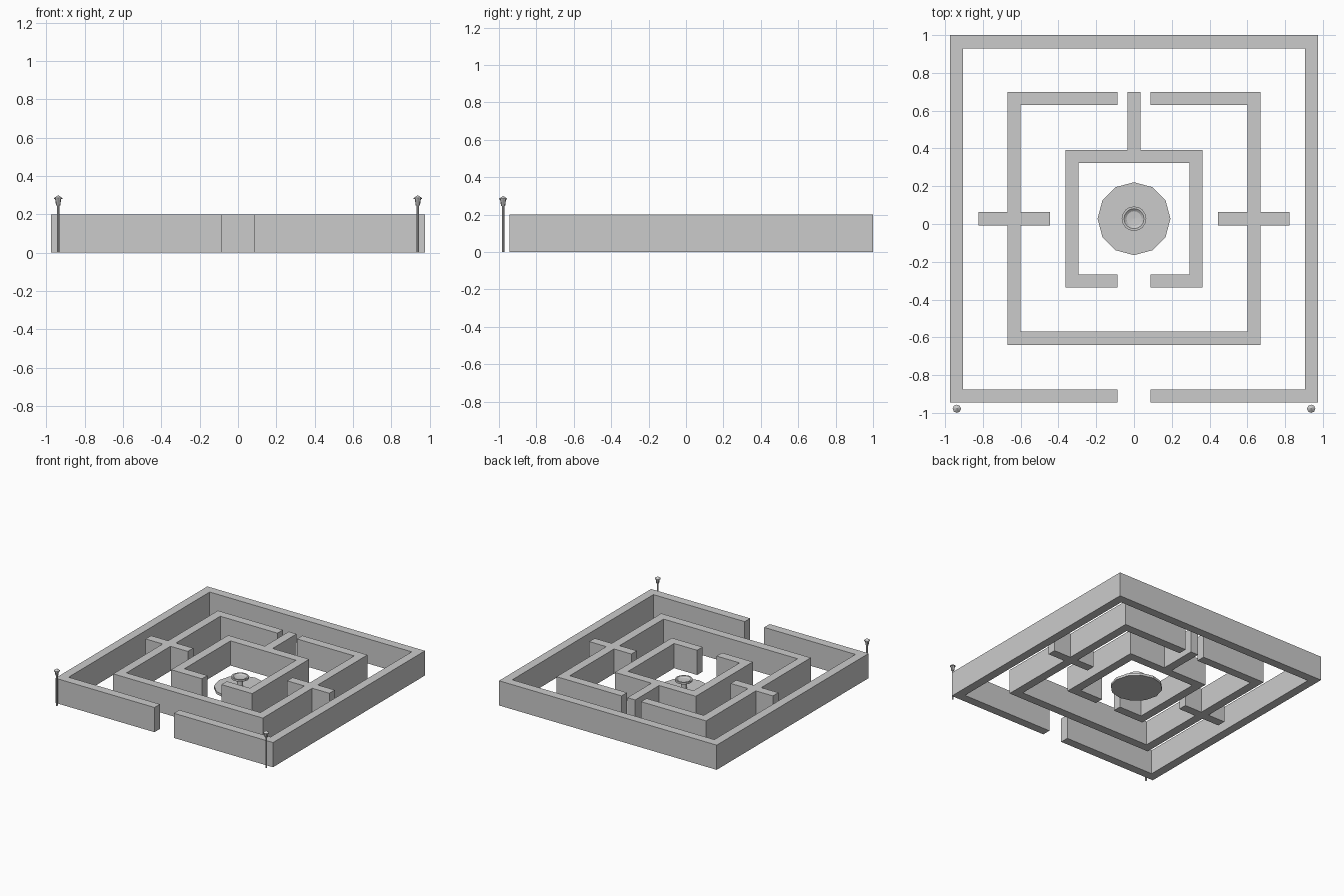
import bpy, bmesh, math

cube = bpy.data.objects.get("Cube")
if cube:
    bpy.data.objects.remove(cube, do_unlink=True)

GREY = (0.6, 0.6, 0.6, 1.0)
mat = bpy.data.materials.new("stone_grey")
mat.use_nodes = True
mat.diffuse_color = GREY
mat.node_tree.nodes["Principled BSDF"].inputs["Base Color"].default_value = GREY

HEIGHT, THICK, GAP = 0.2, 0.07, 0.087


def finish(name, bm):
    bmesh.ops.recalc_face_normals(bm, faces=bm.faces)
    mesh = bpy.data.meshes.new(name)
    bm.to_mesh(mesh)
    bm.free()
    mesh.materials.append(mat)
    obj = bpy.data.objects.new(name, mesh)
    bpy.context.collection.objects.link(obj)
    return obj


def wall(name, outline):
    """Extrude a plan outline to wall height."""
    bm = bmesh.new()
    face = bm.faces.new([bm.verts.new((x, y, 0)) for x, y in outline])
    top = bmesh.ops.extrude_face_region(bm, geom=[face])["geom"]
    verts = [g for g in top if isinstance(g, bmesh.types.BMVert)]
    bmesh.ops.translate(bm, verts=verts, vec=(0, 0, HEIGHT))
    return finish(name, bm)


def ring_wall(name, half, closed_y, open_y):
    """Square C-shaped wall with its gap in the middle of the open side."""
    t = THICK if closed_y > open_y else -THICK
    inner = half - THICK
    right = [(GAP, open_y), (half, open_y), (half, closed_y)]
    inside = [(inner, closed_y - t), (inner, open_y + t), (GAP, open_y + t)]
    left = [(-x, y) for x, y in reversed(right)]
    left_inside = [(-x, y) for x, y in reversed(inside)]
    return wall(name, right + left + left_inside + inside)


def bar(name, x0, x1, y0, y1):
    return wall(name, [(x0, y0), (x1, y0), (x1, y1), (x0, y1)])


def lathe(name, profile, sides, x, y):
    """Turn a (radius, height) profile about a vertical axis."""
    bm = bmesh.new()
    rows = []
    for r, z in profile:
        angles = [math.tau * i / sides for i in range(sides)] if r else [0]
        rows.append([bm.verts.new((x + r * math.cos(a), y + r * math.sin(a), z))
                     for a in angles])
    for a, b in zip(rows, rows[1:]):
        for i in range(sides):
            j = (i + 1) % sides
            if len(a) == 1:
                bm.faces.new((a[0], b[j], b[i]))
            elif len(b) == 1:
                bm.faces.new((a[i], a[j], b[0]))
            else:
                bm.faces.new((a[i], a[j], b[j], b[i]))
    for row in (rows[0], rows[-1]):
        if len(row) > 1:
            bm.faces.new(row)
    return finish(name, bm)


# Three nested maze walls
ring_wall("outer_wall", 0.975, 1.0, -0.945)
ring_wall("middle_wall", 0.67, -0.64, 0.70)
ring_wall("inner_wall", 0.363, 0.393, -0.337)

# Dividers between the walls
bar("back_divider", -0.035, 0.035, 0.393, 0.70)
bar("left_divider", 0.445, 0.823, -0.007, 0.063)
bar("right_divider", -0.823, -0.445, -0.007, 0.063)

# Central plinth and pedestal bowl
CY = 0.028
lathe("plinth", [(0.193, 0), (0.193, 0.02)], 12, 0, CY)
lathe("pedestal", [(0.022, 0.02), (0.022, 0.075)], 12, 0, CY)
lathe("bowl", [(0, 0.072), (0.03, 0.074), (0.065, 0.09), (0.065, 0.105),
               (0.053, 0.105), (0.04, 0.095), (0, 0.092)], 16, 0, CY)

# Lamps at the front corners
for side, sx in (("left", 1), ("right", -1)):
    x, y = sx * 0.938, -0.978
    lathe(side + "_lamp_post", [(0.007, 0), (0.007, 0.25)], 8, x, y)
    lathe(side + "_lamp_lantern", [(0.011, 0.245), (0.016, 0.282)], 8, x, y)
    lathe(side + "_lamp_cap", [(0.022, 0.28), (0.022, 0.285), (0, 0.3)], 8, x, y)
